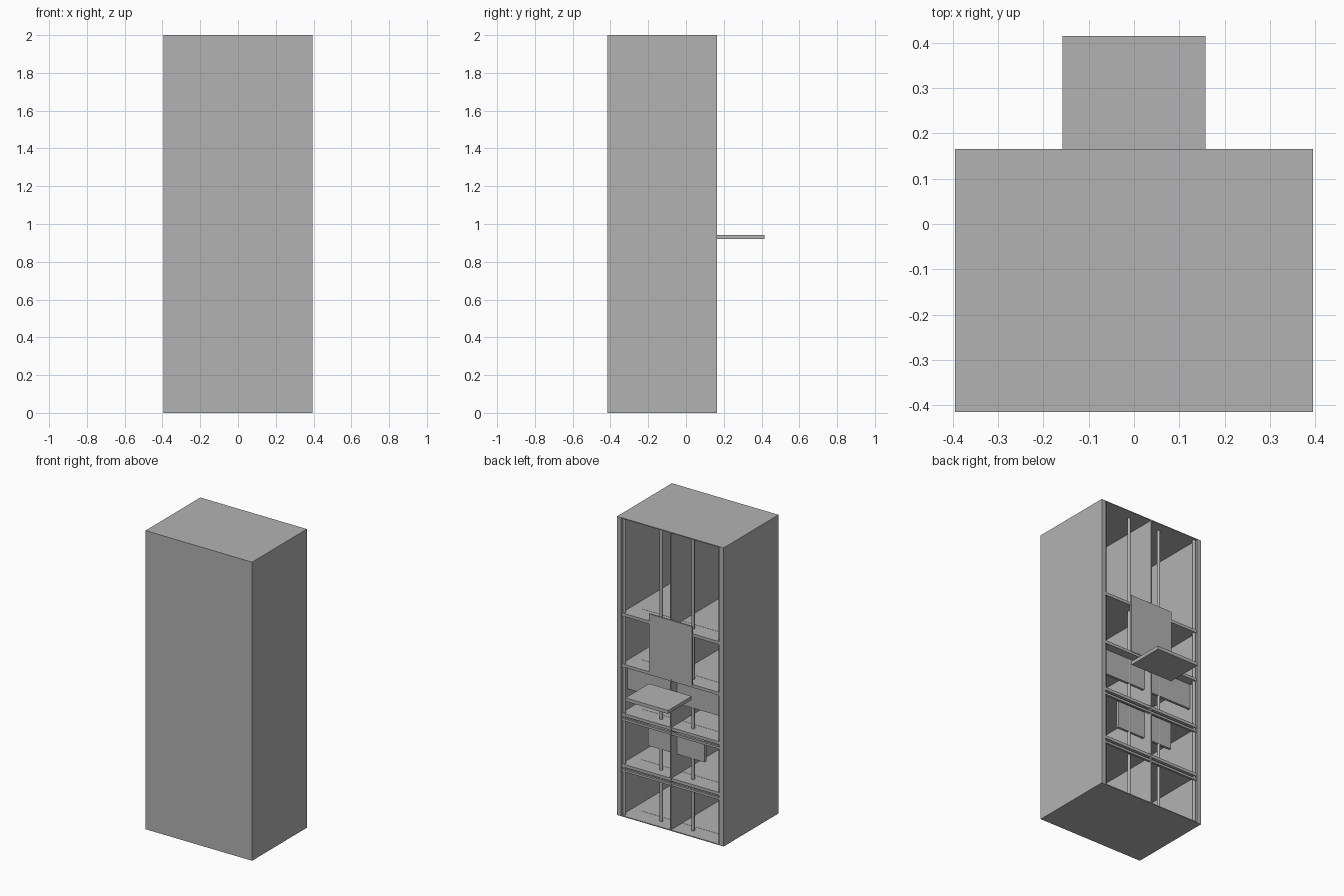
import bpy

if "Cube" in bpy.data.objects:
    bpy.data.objects.remove(bpy.data.objects["Cube"], do_unlink=True)

grey = bpy.data.materials.new("plain_grey")
grey.use_nodes = True
colour = (0.448, 0.448, 0.448, 1)
grey.diffuse_color = colour
grey.node_tree.nodes["Principled BSDF"].inputs["Base Color"].default_value = colour


def box(name, x, y, z):
    """Box spanning the given (low, high) ranges."""
    spans = (x, y, z)
    bpy.ops.mesh.primitive_cube_add(size=1, location=[(a + b) / 2 for a, b in spans])
    ob = bpy.context.object
    ob.name = name
    ob.scale = [b - a for a, b in spans]
    bpy.ops.object.transform_apply(location=False, rotation=False, scale=True)
    ob.data.materials.append(grey)
    return ob


def rod(name, x, y, radius, height):
    bpy.ops.mesh.primitive_cylinder_add(vertices=16, radius=radius, depth=height,
                                        location=(x, y, height / 2))
    ob = bpy.context.object
    ob.name = name
    ob.data.materials.append(grey)
    bpy.ops.object.shade_smooth_by_angle()


W, FRONT, BACK, H = 0.395, -0.415, 0.165, 2.0
WALL, SKIN = 0.03, 0.006
INNER = W - WALL
across = (-INNER, INNER)
depth = (FRONT + SKIN, BACK)

# Cabinet shell, open at the back
box("front_panel", (-W, W), (FRONT, FRONT + SKIN), (0, H))
box("floor_panel", across, depth, (0, SKIN))
box("roof_panel", across, depth, (H - SKIN, H))
box("centre_divider", (-0.003, 0.003), depth, (SKIN, H - SKIN))

# Side walls and upright rods, mirrored
for side, s in (("left", 1), ("right", -1)):
    box(side + "_wall", sorted((s * INNER, s * W)), depth, (0, H))
    rod(side + "_corner_rod", s * 0.355, 0.145, 0.01, H - SKIN)
    rod(side + "_inner_rod", s * 0.118, 0.093, 0.01, H - SKIN)

# Shelves with thin inlaid mats
shelf_tops = (0.35, 0.69, 1.02, 1.36)
for i, top in enumerate(shelf_tops):
    box(f"shelf_{i + 1}", across, (FRONT + SKIN, 0.16), (top - 0.02, top))
for i, top in enumerate((SKIN,) + shelf_tops):
    box(f"mat_{i + 1}", (-0.3, 0.3), (-0.33, 0.045), (top, top + 0.001))

# Rear rails under the two lower shelves
for i, top in enumerate(shelf_tops[:2]):
    box(f"rear_rail_{i + 1}", across, (0.145, 0.16), (top - 0.05, top - 0.035))

# Hanging panels below the middle shelves
box("wide_panel", (-0.362, 0.362), (0.085, 0.102), (0.83, 1.0))
box("narrow_panel", (-0.21, 0.21), (0.085, 0.102), (0.49, 0.67))

# Upright screen and the tray that projects from the back
box("screen", (-0.16, 0.16), (0.155, 0.165), (1.015, 1.41))
box("tray", (-0.158, 0.158), (0.165, 0.415), (0.92, 0.943))
